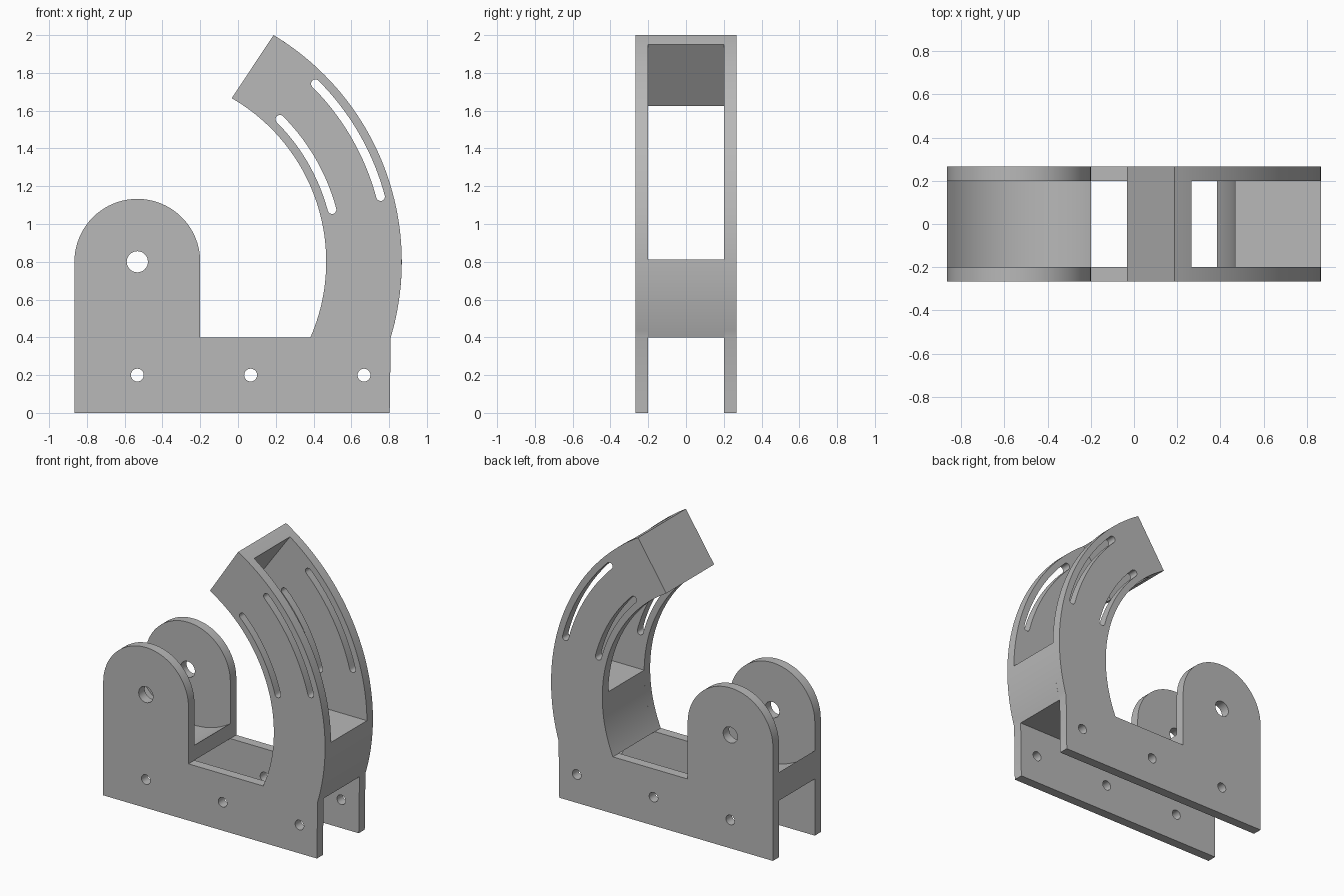
import bpy
import bmesh
from math import sin, cos, asin, degrees, radians

if "Cube" in bpy.data.objects:
    bpy.data.objects.remove(bpy.data.objects["Cube"], do_unlink=True)

# Shared pivot of the ear and the curved arm, and main sizes
PX, PZ = -0.533, 0.8
EAR, INNER, OUTER = 0.333, 1.0, 1.4
BASE = 0.4
IN_Y, OUT_Y = 0.2, 0.267

grey = bpy.data.materials.new("plain_grey")
grey.use_nodes = True
color = (0.48, 0.48, 0.48, 1)
grey.diffuse_color = color
grey.node_tree.nodes["Principled BSDF"].inputs["Base Color"].default_value = color


def arc(radius, start, end, steps=32, cx=PX, cz=PZ):
    """Points on an arc, angles in degrees."""
    angles = [radians(start + (end - start) * i / steps) for i in range(steps + 1)]
    return [(cx + radius * cos(a), cz + radius * sin(a)) for a in angles]


def circle(x, z, radius):
    return arc(radius, 0, 360, 32, x, z)[:-1]


def slot(radius, start, end, half):
    """Curved slot with rounded ends."""
    def cap(angle, first):
        a = radians(angle)
        return arc(half, first, first + 180, 10,
                   PX + radius * cos(a), PZ + radius * sin(a))[1:-1]
    return (arc(radius + half, start, end) + cap(end, end)
            + arc(radius - half, end, start) + cap(start, start + 180))


def at_height(radius, z):
    """Angle at which an arc about the pivot reaches a height."""
    return degrees(asin((z - PZ) / radius))


def extrude(name, loops, y0, y1):
    """Solid from an x-z outline with holes, spanning y0 to y1."""
    curve = bpy.data.curves.new(name, 'CURVE')
    curve.dimensions = '2D'
    curve.fill_mode = 'BOTH'
    curve.extrude = (y1 - y0) / 2
    for loop in loops:
        spline = curve.splines.new('POLY')
        spline.points.add(len(loop) - 1)
        for point, (x, z) in zip(spline.points, loop):
            point.co = (x, z, 0, 1)
        spline.use_cyclic_u = True
    helper = bpy.data.objects.new(name + "_profile", curve)
    bpy.context.collection.objects.link(helper)
    graph = bpy.context.evaluated_depsgraph_get()
    mesh = bpy.data.meshes.new_from_object(helper.evaluated_get(graph))
    bpy.data.objects.remove(helper, do_unlink=True)

    bm = bmesh.new()
    bm.from_mesh(mesh)
    bmesh.ops.remove_doubles(bm, verts=bm.verts, dist=0.0001)
    for v in bm.verts:
        x, z, depth = v.co
        v.co = (x, (y0 + y1) / 2 - depth, z)
    bmesh.ops.recalc_face_normals(bm, faces=bm.faces)
    bm.to_mesh(mesh)
    bm.free()

    mesh.materials.clear()
    mesh.materials.append(grey)
    obj = bpy.data.objects.new(name, mesh)
    bpy.context.collection.objects.link(obj)
    bpy.ops.object.select_all(action='DESELECT')
    obj.select_set(True)
    bpy.context.view_layer.objects.active = obj
    bpy.ops.object.shade_smooth_by_angle(angle=radians(30))
    return obj


# Side plates: base, rounded ear and curved arm, with holes and slots
outline = ([(PX - EAR, 0), (0.803, 0)]
           + arc(OUTER, at_height(OUTER, BASE), 59, 48)
           + arc(INNER, 60, at_height(INNER, BASE), 48)
           + [(PX + EAR, BASE)]
           + arc(EAR, 0, 180, 40))
holes = [circle(PX, PZ, 0.056)]
holes += [circle(PX + i * 0.6, 0.2, 0.034) for i in range(3)]
holes += [slot(r, 15, 45, 0.023) for r in (1.067, 1.333)]
extrude("front_side_plate", [outline] + holes, -OUT_Y, -IN_Y)
extrude("back_side_plate", [outline] + holes, IN_Y, OUT_Y)

# Spacer block at the foot of the arm
TOP = 0.812
foot = (arc(OUTER, at_height(OUTER, BASE), at_height(OUTER, TOP))
        + arc(INNER, at_height(INNER, TOP), at_height(INNER, BASE)))
extrude("arm_foot_spacer", [foot], -IN_Y, IN_Y)

# Thin spacer closing the tip of the arm
tip = arc(OUTER, 55.2, 59, 8) + arc(INNER, 60, 55.6, 8)
extrude("arm_tip_spacer", [tip], -IN_Y, IN_Y)

# Spacer between the ears with a hollowed top
CX, CZ, R = -0.48, 0.92, 0.5
right = -degrees(asin((CZ - 0.506) / R))
left = -180 + degrees(asin((CZ - 0.6) / R))
hollow = arc(R, right, left, 32, CX, CZ)
hollow[0] = (PX + EAR, hollow[0][1])
hollow[-1] = (PX - EAR, hollow[-1][1])
extrude("ear_spacer", [[(PX - EAR, BASE), (PX + EAR, BASE)] + hollow], -IN_Y, IN_Y)
